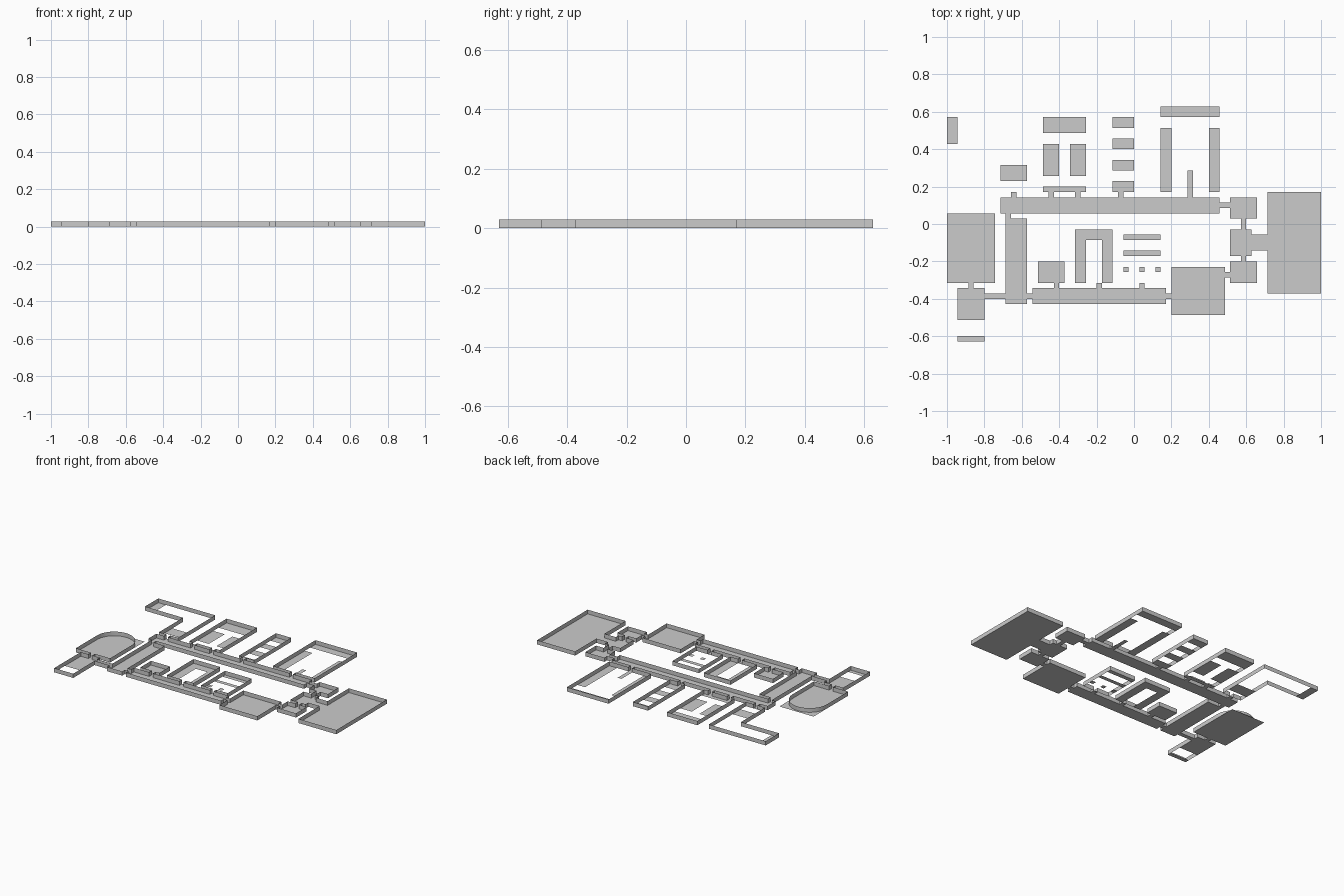
import bpy, bmesh, math

if "Cube" in bpy.data.objects:
    bpy.data.objects.remove(bpy.data.objects["Cube"])

U = 1 / 35                 # one floor-plan tile
open_cells = set()         # every tile people can walk through
spaces = []                # (name, tiles) that get walls later


def finish(bm, name):
    bmesh.ops.remove_doubles(bm, verts=bm.verts, dist=1e-4)
    me = bpy.data.meshes.new(name)
    bm.to_mesh(me)
    bm.free()
    bpy.context.collection.objects.link(bpy.data.objects.new(name, me))


def floor(name, x, y, w, d):
    bm = bmesh.new()
    bmesh.ops.create_grid(bm, x_segments=1, y_segments=1, size=0.5)
    for v in bm.verts:
        v.co = ((x + (v.co.x + 0.5) * w) * U, (y + (v.co.y + 0.5) * d) * U, 0)
    finish(bm, name + "_floor")


def space(name, x, y, w, d, full=True):
    """Footprint from its lower left corner; full=True covers it with floor."""
    tiles = {(x + i, y + j) for i in range(w) for j in range(d)}
    open_cells.update(tiles)
    spaces.append((name, tiles))
    if full:
        floor(name, x, y, w, d)
    return x, y, w, d


def bands(name, room, depth, offsets):
    """Floor strips across the room at the given distances from its south wall."""
    x, y, w, d = room
    for o in offsets:
        floor(name, x, y + o, w, depth)


def sides(name, room, width, start, length):
    """Mirrored pair of floor strips along the west and east walls."""
    x, y, w, d = room
    for sx in (x, x + w - width):
        floor(name, sx, y + start, width, length)


def wall(bm, a, b):
    pts = [(*b, 0), (*a, 0), (*a, 1), (*b, 1)]
    bm.faces.new([bm.verts.new([c * U for c in p]) for p in reversed(pts)][::-1])


# corridors
space("north_corridor", -25, 2, 41, 3)
space("south_corridor", -19, -15, 25, 3)
space("west_corridor", -24, -15, 4, 16)

# east wing and plain rooms
space("northeast_room", 18, 1, 5, 4)
space("east_lobby", 18, -6, 4, 5)
space("southeast_room", 18, -11, 5, 4)
space("great_hall", 25, -13, 10, 19)
space("south_hall", 7, -17, 10, 9)
space("small_room", -18, -11, 5, 4)

# L-shaped corner room
leg = space("corner_room", -25, 6, 5, 9, False)
arm = space("corner_room_arm", -35, 15, 15, 5, False)
bands("corner_room", leg, 3, [2])
floor("corner_room_end", -35, 15, 2, 5)

# north rooms with broken floors
r = space("island_room", -17, 6, 8, 14, False)
bands("island_south", r, 1, [0])
bands("island_north", r, 3, [11])
sides("island", r, 3, 3, 6)

r = space("platform_room", -4, 6, 4, 14, False)
bands("platform", r, 2, range(0, 13, 4))

r = space("pier_room", 5, 6, 11, 16, False)
bands("pier_room_north", r, 2, [14])
sides("pier_room_side", r, 2, 0, 12)
floor("pier", 10, 6, 1, 4)

# south rooms with broken floors
r = space("bridge_room", -11, -11, 7, 10, False)
bands("bridge", r, 2, [8])
sides("bridge_side", r, 2, 0, 8)

r = space("stepping_room", -2, -11, 7, 9, False)
bands("stepping_room", r, 1, (5, 8))
for i in range(3):
    floor("stepping_stone", -2 + 3 * i, -9, 1, 1)

r = space("gap_room", -33, -22, 5, 10, False)
bands("gap_room_south", r, 1, [0])
bands("gap_room_north", r, 6, [4])

# arched hall: straight lower walls, floor running past the arch
space("arched_hall", -35, -11, 9, 8, False)
floor("arched_hall", -35, -11, 9, 13)
open_cells.update((x, -3) for x in range(-35, -26))

# doorways
for x in (-23, -16, -11, -3, 10):
    space("north_doorway", x, 5, 1, 1)
for x in (-31, -15, -7, 1):
    space("south_doorway", x, -12, 1, 1)
for x in (-20, 6):
    space("south_corridor_doorway", x, -14, 1, 1)
space("west_corridor_doorway", -24, 1, 1, 1)
space("west_passage", -28, -14, 4, 1)
space("northeast_passage", 16, 3, 2, 1)
space("lobby_north_passage", 20, -1, 1, 2)
space("lobby_south_doorway", 20, -7, 1, 1)
space("south_hall_doorway", 17, -10, 1, 1)
space("great_hall_passage", 22, -5, 3, 3)

# walls wherever a tile borders no other open tile
for name, tiles in spaces:
    bm = bmesh.new()
    for x, y in sorted(tiles):
        for dx, dy in ((1, 0), (0, 1), (-1, 0), (0, -1)):
            if (x + dx, y + dy) not in open_cells:
                cx, cy = x + 0.5 + dx / 2, y + 0.5 + dy / 2
                wall(bm, (cx + dy / 2, cy - dx / 2), (cx - dy / 2, cy + dx / 2))
    bmesh.ops.remove_doubles(bm, verts=bm.verts, dist=1e-4)
    bmesh.ops.dissolve_limit(bm, angle_limit=0.02, verts=bm.verts, edges=bm.edges)
    finish(bm, name + "_walls")

# semicircular end wall of the arched hall
bm = bmesh.new()
N = 24
arc = [(-30.5 + 4.5 * math.cos(math.pi * i / N), -3 + 4.5 * math.sin(math.pi * i / N))
       for i in range(N + 1)]
for a, b in zip(arc, arc[1:]):
    wall(bm, a, b)
for f in bm.faces:
    f.smooth = True
finish(bm, "arched_hall_end_wall")
